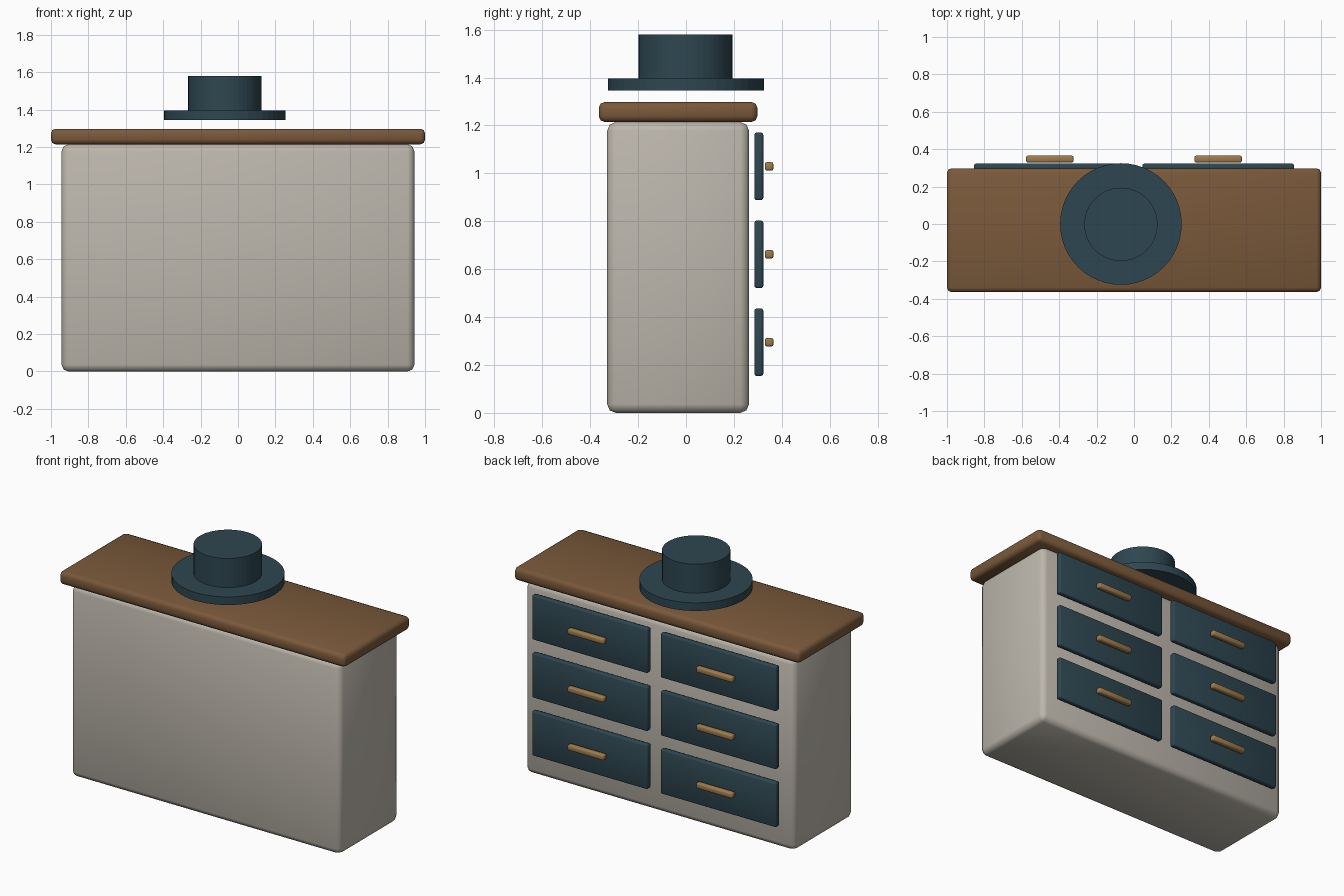
import bpy
import math

if "Cube" in bpy.data.objects:
    bpy.data.objects.remove(bpy.data.objects["Cube"])


def material(name, rgb):
    m = bpy.data.materials.new(name)
    m.diffuse_color = (*rgb, 1.0)
    m.use_nodes = True
    m.node_tree.nodes["Principled BSDF"].inputs["Base Color"].default_value = m.diffuse_color
    return m


CREAM = material("warm_grey_paint", (0.51, 0.475, 0.415))
WOOD = material("brown_wood", (0.195, 0.10, 0.043))
TEAL = material("dark_teal", (0.027, 0.062, 0.082))
BRASS = material("brass", (0.34, 0.20, 0.075))


def box(name, centre, size, mat, bevel, segments=2):
    """Rectangular block with softened edges."""
    bpy.ops.mesh.primitive_cube_add(size=1, location=centre)
    ob = bpy.context.object
    ob.name = name
    ob.scale = size
    bpy.ops.object.transform_apply(location=False, rotation=False, scale=True)
    ob.data.materials.append(mat)
    mod = ob.modifiers.new("soft_edges", 'BEVEL')
    mod.width = bevel
    mod.segments = segments
    bpy.ops.object.modifier_apply(modifier=mod.name)
    bpy.ops.object.shade_smooth_by_angle(angle=math.radians(50))
    return ob


def disc(name, x, y, z0, z1, radius, mat):
    """Upright cylinder between two heights."""
    bpy.ops.mesh.primitive_cylinder_add(
        vertices=48, radius=radius, depth=z1 - z0,
        location=(x, y, (z0 + z1) / 2))
    ob = bpy.context.object
    ob.name = name
    ob.data.materials.append(mat)
    return ob


# Cabinet carcass and overhanging worktop
box("cabinet_body", (0, -0.033, 0.607), (1.886, 0.592, 1.214), CREAM, 0.036)
box("worktop", (0, -0.033, 1.256), (2.0, 0.662, 0.083), WOOD, 0.024)

# Six drawers on the rear side, each with a bar handle
for row, z in enumerate((0.295, 0.662, 1.029)):
    for side, x in (("left", -0.45), ("right", 0.45)):
        box(f"drawer_front_{side}_{row}", (x, 0.304, z),
            (0.81, 0.037, 0.282), TEAL, 0.009)
        box(f"drawer_handle_{side}_{row}", (x, 0.347, z),
            (0.254, 0.036, 0.036), BRASS, 0.009)

# Round hat above the worktop
disc("hat_brim", -0.07, 0.0, 1.345, 1.396, 0.325, TEAL)
disc("hat_crown", -0.07, -0.002, 1.39, 1.58, 0.196, TEAL)
